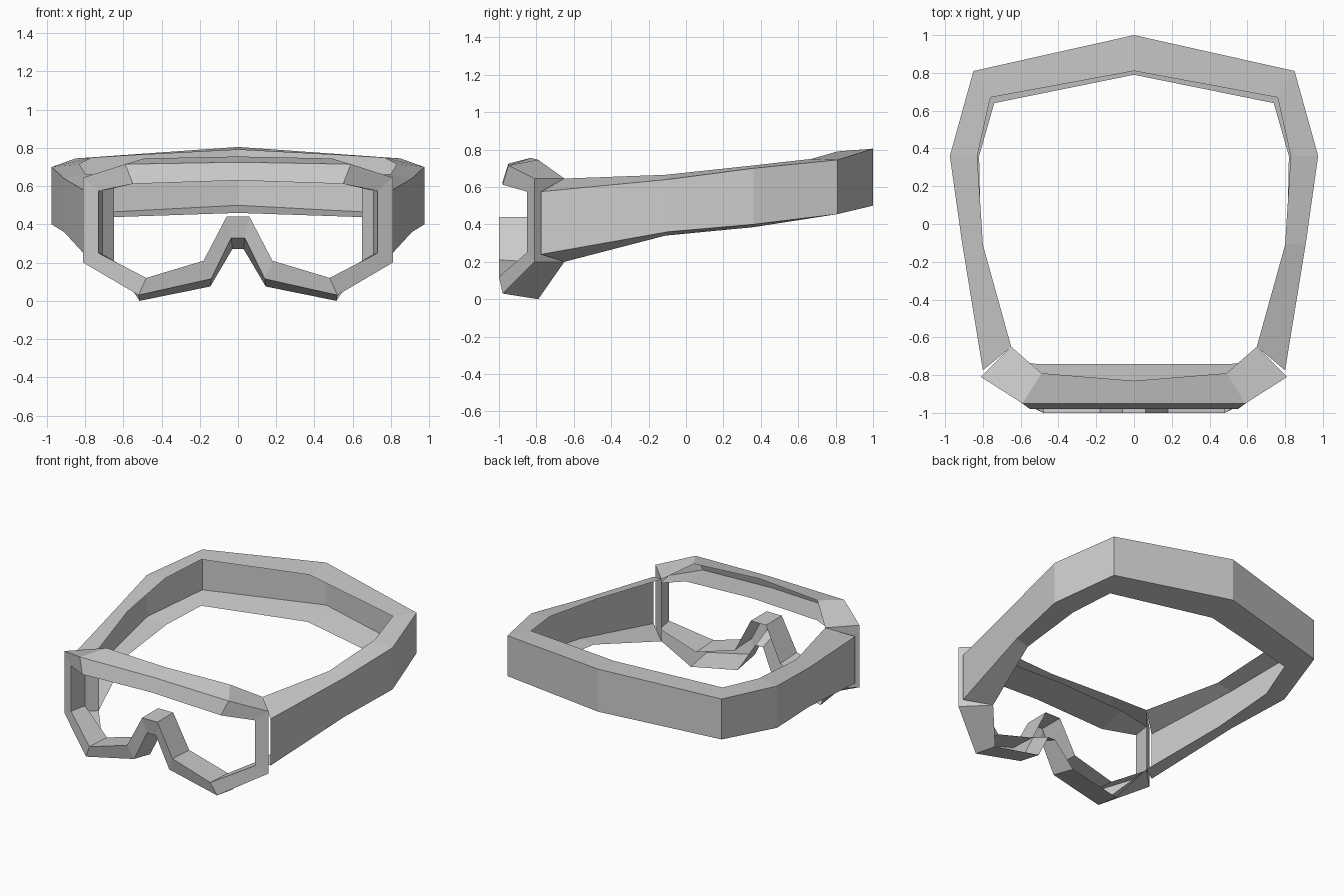
import bpy, bmesh

if "Cube" in bpy.data.objects:
    bpy.data.objects.remove(bpy.data.objects["Cube"])


def channel(name, sections):
    """Loft half of a flat-faced channel through its sections, then mirror it on x."""
    bm = bmesh.new()
    rows = [[bm.verts.new(p) for p in s] for s in sections]
    for a, b in zip(rows, rows[1:]):
        for i in range(len(a) - 1):
            bm.faces.new((a[i], a[i + 1], b[i + 1], b[i]))
    bmesh.ops.recalc_face_normals(bm, faces=bm.faces)
    # make the outer skin point away from the channel's hollow
    bm.faces.ensure_lookup_table()
    hollow = (rows[0][0].co + rows[0][-1].co) / 2
    f = bm.faces[1]
    if f.normal.dot(f.calc_center_median() - hollow) < 0:
        bmesh.ops.reverse_faces(bm, faces=bm.faces)
    me = bpy.data.meshes.new(name)
    bm.to_mesh(me)
    bm.free()
    ob = bpy.data.objects.new(name, me)
    bpy.context.collection.objects.link(ob)
    mod = ob.modifiers.new("mirror", 'MIRROR')
    mod.use_clip = True
    return ob


# Head strap: inner top, outer top, outer bottom, inner bottom (open inside)
strap = [
    [(0, .81, .79), (0, 1, .805), (0, 1, .50), (0, .79, .46)],
    [(.76, .67, .75), (.85, .81, .745), (.85, .81, .455), (.74, .64, .435)],
    [(.83, .36, .715), (.975, .36, .70), (.975, .36, .40), (.82, .36, .385)],
    [(.80, -.11, .665), (.91, -.10, .64), (.91, -.10, .36), (.81, -.11, .34)],
    [(.65, -.65, .645), (.80, -.775, .575), (.80, -.775, .24), (.65, -.65, .20)],
]
channel("head_strap", strap)

# Goggle frame: outer back, outer front, inner front, inner back (open behind)
frame = [
    [(0, -.83, .755), (0, -.95, .725), (0, -.98, .63), (0, -.74, .65)],
    [(.49, -.79, .745), (.59, -.95, .715), (.55, -.98, .612), (.52, -.74, .63)],
    [(.65, -.65, .645), (.81, -.81, .645), (.73, -.85, .575), (.71, -.72, .575)],
    [(.65, -.65, .20), (.81, -.81, .20), (.73, -.85, .25), (.71, -.72, .245)],
    [(.515, -.79, 0), (.52, -.98, .03), (.48, -1, .12), (.48, -.80, .11)],
    [(.145, -.79, .075), (.14, -.98, .115), (.18, -1, .21), (.18, -.81, .20)],
    [(.03, -.83, .27), (.035, -.98, .33), (.06, -1, .44), (.06, -.82, .44)],
]
# nose bridge runs straight to the centre line
frame.append([(0, y, z) for x, y, z in frame[-1]])
channel("goggle_frame", frame)
